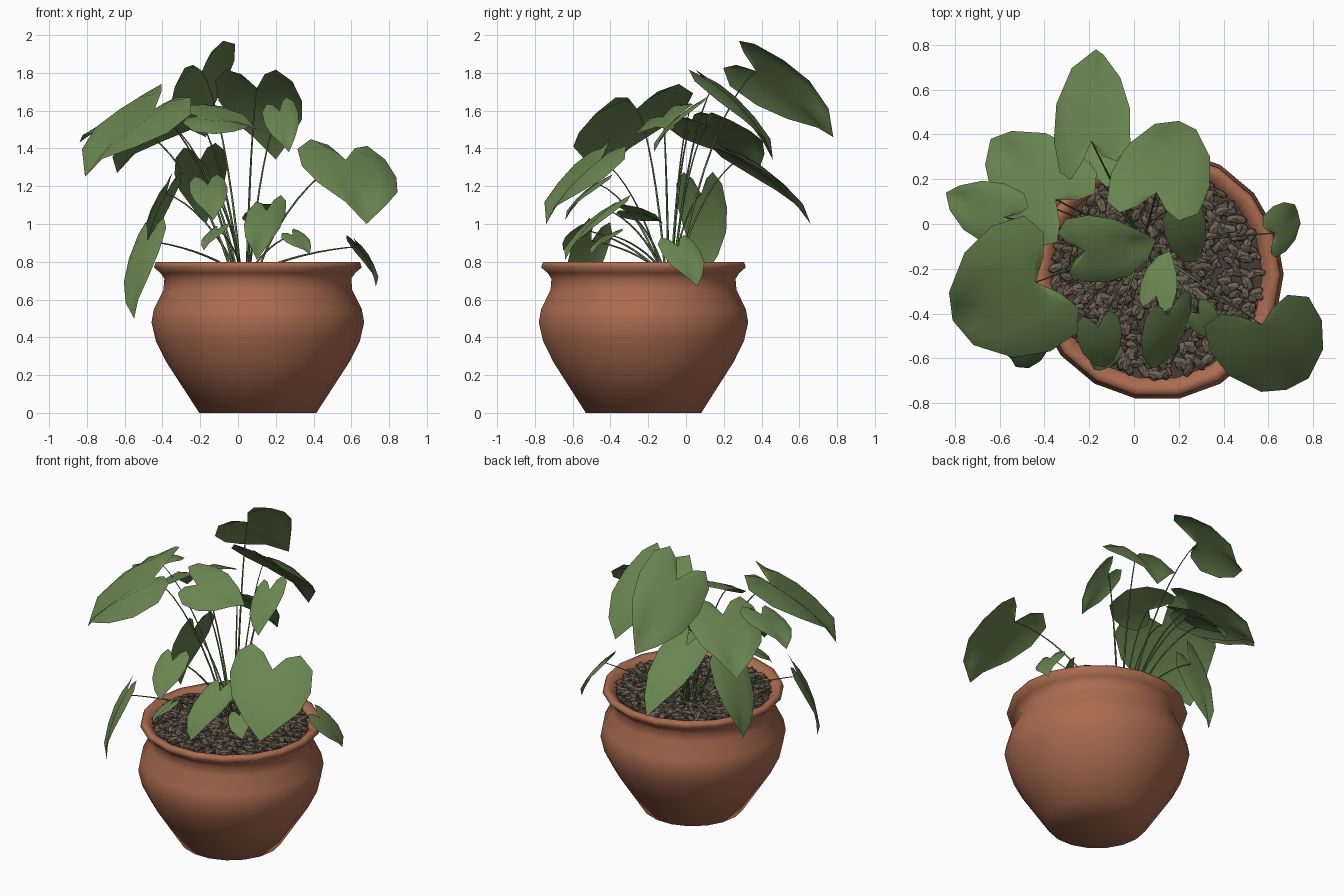
import bpy
import bmesh
import math
import random
from mathutils import Vector

random.seed(4)
default_cube = bpy.data.objects.get("Cube")
if default_cube:
    bpy.data.objects.remove(default_cube, do_unlink=True)

POT_CENTRE = Vector((0.105, -0.225, 0))
STEM_ROOT = Vector((0.04, -0.09, 0.75))


def make_material(name, red, green, blue):
    material = bpy.data.materials.new(name)
    material.use_nodes = True
    colour = (red, green, blue, 1)
    material.diffuse_color = colour
    material.node_tree.nodes["Principled BSDF"].inputs["Base Color"].default_value = colour
    return material


terracotta = make_material("terracotta", 0.41, 0.15, 0.08)
leaf_green = make_material("leaf green", 0.14, 0.235, 0.08)
stem_green = make_material("stem green", 0.12, 0.2, 0.07)
soil_brown = make_material("soil brown", 0.06, 0.048, 0.035)
pebble_brown = make_material("pebble brown", 0.16, 0.125, 0.088)
pebble_dark = make_material("pebble dark", 0.11, 0.088, 0.062)


def add_mesh(name, bm, materials, smooth_angle=None):
    mesh = bpy.data.meshes.new(name)
    bm.to_mesh(mesh)
    bm.free()
    thing = bpy.data.objects.new(name, mesh)
    bpy.context.collection.objects.link(thing)
    for material in materials:
        mesh.materials.append(material)
    if smooth_angle:
        bpy.ops.object.select_all(action="DESELECT")
        thing.select_set(True)
        bpy.context.view_layer.objects.active = thing
        bpy.ops.object.shade_smooth_by_angle(angle=math.radians(smooth_angle))
    return thing


def add_lathe(name, profile, sides, material):
    """Spin a radius and height profile around the pot axis."""
    bm = bmesh.new()
    points = [bm.verts.new((radius, 0, height)) for radius, height in profile]
    edges = [bm.edges.new(pair) for pair in zip(points, points[1:])]
    bmesh.ops.spin(bm, geom=points + edges, axis=(0, 0, 1), cent=(0, 0, 0),
                   angle=math.tau, steps=sides, use_merge=True)
    bmesh.ops.remove_doubles(bm, verts=bm.verts, dist=0.0005)
    bmesh.ops.recalc_face_normals(bm, faces=bm.faces)
    bmesh.ops.translate(bm, verts=bm.verts, vec=POT_CENTRE)
    return add_mesh(name, bm, [material], 85)


# Pot with flared rim and hollow mouth
add_lathe("pot", [(0, 0), (0.31, 0), (0.485, 0.27), (0.54, 0.38), (0.563, 0.48),
                  (0.55, 0.55), (0.5, 0.65), (0.495, 0.71), (0.515, 0.74),
                  (0.55, 0.77), (0.54, 0.8), (0.505, 0.795), (0.475, 0.765),
                  (0.46, 0.73), (0, 0.725)], 18, terracotta)
add_lathe("soil", [(0.47, 0.76), (0, 0.765)], 18, soil_brown)

# Pebbles covering the soil
bm = bmesh.new()
for i in range(750):
    radius = 0.46 * math.sqrt(random.random())
    turn = random.uniform(0, math.tau)
    made = bmesh.ops.create_icosphere(bm, subdivisions=1, radius=1)["verts"]
    size = random.uniform(0.8, 1.3)
    bmesh.ops.scale(bm, verts=made, vec=Vector((0.034, 0.018, 0.014)) * size)
    heading = random.uniform(0, math.tau)
    pointing = Vector((math.cos(heading), math.sin(heading), random.uniform(-0.3, 0.3)))
    turned = pointing.to_track_quat("X", "Z").to_matrix()
    bmesh.ops.rotate(bm, verts=made, matrix=turned)
    place = Vector((radius * math.cos(turn), radius * math.sin(turn),
                    random.uniform(0.768, 0.782)))
    bmesh.ops.translate(bm, verts=made, vec=POT_CENTRE + place)
    shade = random.randrange(2)
    for face in {f for v in made for f in v.link_faces}:
        face.material_index = shade
add_mesh("pebbles", bm, [pebble_brown, pebble_dark])

# Half outline of a heart leaf: along, across, and matching midrib position
HEART = [(-0.2, 0.28, 0.02), (-0.29, 0.6, 0.05), (-0.14, 0.93, 0.12),
         (0.18, 1, 0.28), (0.5, 0.84, 0.52), (0.8, 0.42, 0.8)]


def add_leaf(name, notch, tip, side):
    """Heart leaf from its stalk joint to its tip; side is the half width."""
    notch, tip, side = Vector(notch), Vector(tip), Vector(side)
    along = tip - notch
    up = along.cross(side).normalized()
    if up.z < 0:
        up, side = -up, -side
    bm = bmesh.new()

    def point(u, v):
        arch = 0.25 * along.length * u * (1 - u)
        crease = 0.16 * side.length * (math.sin(math.pi * abs(v)) - 0.5 * v * v)
        return bm.verts.new(notch + along * u + side * v + up * (arch + crease))

    start, end = point(0, 0), point(1, 0)
    spine = [point(mid, 0) for u, v, mid in HEART]
    for sign in (-1, 1):
        inner = [point((u + mid) / 2, sign * v / 2) for u, v, mid in HEART]
        outer = [point(u, sign * v) for u, v, mid in HEART]
        faces = []
        for row, next_row in ((spine, inner), (inner, outer)):
            for i in range(len(HEART) - 1):
                faces.append((row[i], row[i + 1], next_row[i + 1], next_row[i]))
            faces.append((row[-1], end, next_row[-1]))
            faces.append((start, row[0], next_row[0]))
        for corners in faces:
            bm.faces.new(corners)
    bmesh.ops.recalc_face_normals(bm, faces=bm.faces)
    if sum(f.normal.dot(up) for f in bm.faces) < 0:
        bmesh.ops.reverse_faces(bm, faces=bm.faces)
    add_mesh(name, bm, [leaf_green], 80)
    add_stem(name.replace("leaf", "stem"), notch)


def add_stem(name, end):
    """Thin arching stalk from the middle of the soil to a leaf."""
    curve = bpy.data.curves.new(name, "CURVE")
    curve.dimensions = "3D"
    curve.bevel_depth = 0.007
    curve.bevel_resolution = 0
    curve.resolution_u = 8
    spline = curve.splines.new("BEZIER")
    spline.bezier_points.add(1)
    reach = end - STEM_ROOT
    flat = Vector((reach.x, reach.y, 0))
    root = STEM_ROOT + flat * 0.12
    rise = Vector((0, 0, reach.z))
    first, last = spline.bezier_points
    for knot, place, pull in ((first, root, flat * 0.2 + rise * 0.5),
                              (last, end, flat * 0.3 + rise * 0.1)):
        knot.handle_left_type = knot.handle_right_type = "FREE"
        knot.co = place
        knot.handle_left = place - pull
        knot.handle_right = place + pull
    last.radius = 0.4
    thing = bpy.data.objects.new(name, curve)
    bpy.context.collection.objects.link(thing)
    curve.materials.append(stem_green)


# Large upper leaves
add_leaf("top_back_leaf", (-0.19, 0.37, 1.81), (-0.17, 0.78, 1.46), (0.17, 0.07, 0.12))
add_leaf("back_leaf", (0.1, 0.14, 1.72), (0.2, 0.46, 1.34), (0.22, -0.03, 0))
add_leaf("front_right_leaf", (-0.44, -0.26, 1.61), (-0.81, -0.43, 1.25), (-0.13, 0.28, 0.06))
add_leaf("front_left_leaf", (0.57, -0.45, 1.34), (0.68, -0.74, 1), (0.25, 0.07, -0.03))
add_leaf("back_right_leaf", (-0.35, 0.11, 1.52), (-0.64, 0.38, 1.27), (0.14, 0.18, 0.02))
add_leaf("far_right_leaf", (-0.58, 0.03, 1.55), (-0.84, 0.14, 1.43), (0.05, 0.13, 0.03))
add_leaf("middle_leaf", (-0.22, -0.12, 1.57), (0.1, -0.07, 1.5), (-0.04, 0.15, 0.08))
add_leaf("inner_leaf", (0.22, 0.02, 1.6), (0.27, -0.17, 1.38), (0.09, 0.04, 0.03))

# Smaller lower leaves
add_leaf("low_back_leaf", (-0.2, 0.28, 1.34), (-0.17, 0.66, 1), (0.14, 0.02, 0.02))
add_leaf("low_right_leaf", (-0.38, 0.08, 1.16), (-0.5, 0.11, 0.74), (0.04, 0.13, 0))
add_leaf("hanging_right_leaf", (-0.48, -0.5, 0.91), (-0.55, -0.6, 0.5), (0.08, -0.09, 0.02))
add_leaf("hanging_left_leaf", (0.63, -0.04, 0.88), (0.73, 0.06, 0.67), (-0.03, 0.1, 0.01))
add_leaf("low_front_leaf", (0.15, -0.41, 1.07), (0.1, -0.64, 0.81), (0.11, 0.06, 0.03))
add_leaf("low_centre_leaf", (0.1, -0.32, 1.07), (0.16, -0.12, 1), (0.08, -0.02, 0.04))
add_leaf("front_small_leaf", (-0.16, -0.46, 1.21), (-0.13, -0.64, 1.02), (0.1, 0.02, 0.01))
add_leaf("front_bud_leaf", (-0.11, -0.55, 0.97), (-0.18, -0.65, 0.86), (0.05, -0.04, 0.01))
add_leaf("left_bud_leaf", (0.29, -0.4, 0.94), (0.38, -0.5, 0.84), (0.05, 0.05, 0.02))
